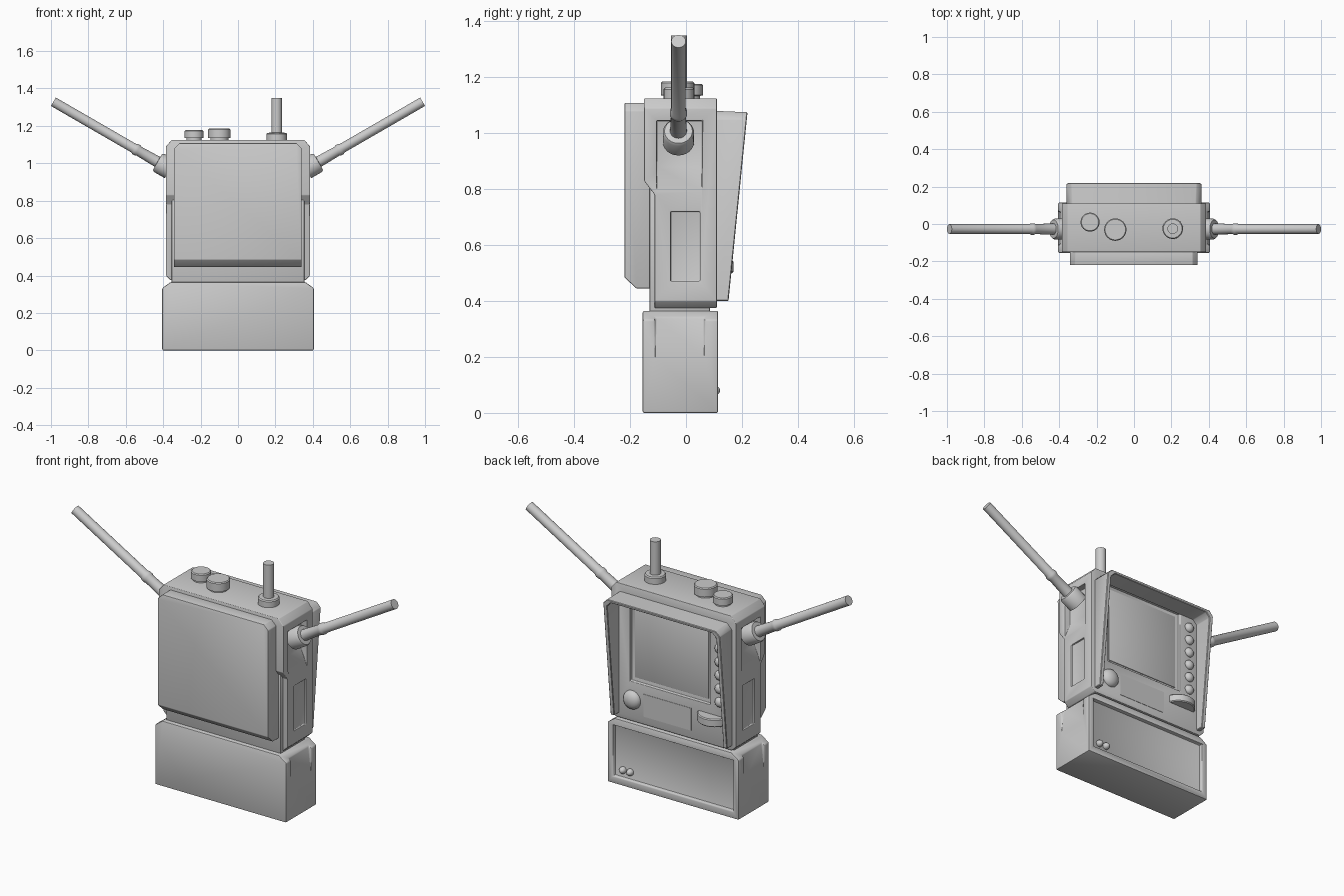
import bpy, bmesh, math
from mathutils import Vector

if "Cube" in bpy.data.objects:
    bpy.data.objects.remove(bpy.data.objects["Cube"])


def new_object(name, bm):
    bmesh.ops.recalc_face_normals(bm, faces=bm.faces[:])
    me = bpy.data.meshes.new(name)
    bm.to_mesh(me)
    bm.free()
    ob = bpy.data.objects.new(name, me)
    bpy.context.collection.objects.link(ob)
    return ob


def prism(name, pts, axis, a, b, chops=()):
    """Extrude a 2D profile along an axis; chops are (point, normal) planes that trim it."""
    place = {'x': lambda p, t: (t, p[0], p[1]),
             'y': lambda p, t: (p[0], t, p[1]),
             'z': lambda p, t: (p[0], p[1], t)}[axis]
    bm = bmesh.new()
    lo = [bm.verts.new(place(p, a)) for p in pts]
    hi = [bm.verts.new(place(p, b)) for p in pts]
    n = len(pts)
    bm.faces.new(lo)
    bm.faces.new(hi[::-1])
    for i in range(n):
        j = (i + 1) % n
        bm.faces.new((lo[i], hi[i], hi[j], lo[j]))
    bmesh.ops.recalc_face_normals(bm, faces=bm.faces[:])
    for co, no in chops:
        bmesh.ops.bisect_plane(bm, geom=bm.verts[:] + bm.edges[:] + bm.faces[:],
                               plane_co=co, plane_no=no, clear_outer=True)
        bmesh.ops.holes_fill(bm, edges=[e for e in bm.edges if e.is_boundary], sides=0)
    return new_object(name, bm)


def rect(x0, x1, z0, z1):
    return [(x0, z0), (x1, z0), (x1, z1), (x0, z1)]


def finish(ob, bevel=0.0, cutters=(), seg=2):
    """Cut, round the edges and smooth."""
    bpy.ops.object.select_all(action='DESELECT')
    bpy.context.view_layer.objects.active = ob
    ob.select_set(True)
    for c in cutters:
        m = ob.modifiers.new('cut', 'BOOLEAN')
        m.operation, m.solver, m.object = 'DIFFERENCE', 'EXACT', c
        bpy.ops.object.modifier_apply(modifier=m.name)
    if bevel:
        m = ob.modifiers.new('round', 'BEVEL')
        m.width, m.segments, m.limit_method = bevel, seg, 'ANGLE'
        m.angle_limit = math.radians(25)
        bpy.ops.object.modifier_apply(modifier=m.name)
    bpy.ops.object.shade_smooth_by_angle(angle=math.radians(35))
    for c in cutters:
        bpy.data.objects.remove(c)
    return ob


def lathe(name, start, direction, profile, n=24):
    """Round part from (radius, distance) pairs along a direction."""
    q = Vector(direction).to_track_quat('Z', 'Y')
    bm = bmesh.new()
    rings = []
    for r, d in profile:
        rings.append([bm.verts.new(Vector(start) + q @ Vector((
            r * math.cos(2 * math.pi * i / n), r * math.sin(2 * math.pi * i / n), d)))
            for i in range(n)])
    for A, B in zip(rings, rings[1:]):
        for i in range(n):
            bm.faces.new((A[i], A[(i + 1) % n], B[(i + 1) % n], B[i]))
    bm.faces.new(rings[0])
    bm.faces.new(rings[-1])
    return finish(new_object(name, bm))


def dome(name, co, r, ry):
    bm = bmesh.new()
    bmesh.ops.create_uvsphere(bm, u_segments=20, v_segments=12, radius=1)
    bmesh.ops.scale(bm, vec=(r, ry, r), verts=bm.verts)
    bmesh.ops.translate(bm, vec=co, verts=bm.verts)
    return finish(new_object(name, bm))


def corner_chops(x, z, w, h, up=1):
    """Planes trimming both corners at (+-x, z) by w across and h vertically."""
    return [((s * (x - w), 0, z), (s * h, 0, up * w)) for s in (1, -1)]


# Battery base with recessed back panel and sloped side notches
cut = [prism('cutter', rect(-0.37, 0.37, 0.04, 0.325), 'y', 0.095, 0.2)]
for s in (1, -1):
    cut.append(prism('cutter', [(s * 0.406, 0.19), (s * 0.385, 0.40), (s * 0.5, 0.40), (s * 0.5, 0.19)],
                     'y', -0.11, 0.065))
base = prism('battery_base', rect(-0.405, 0.405, 0, 0.365), 'y', -0.155, 0.115,
             corner_chops(0.405, 0.365, 0.045, 0.032))
finish(base, 0.008, cut)
for x in (0.32, 0.275):
    dome('charge_light', (x, 0.098, 0.08), 0.019, 0.024)

# Body shell: side profile with trimmed corners, antenna pockets, screen recess
profile = [(-0.15, 1.125), (0.11, 1.125), (0.11, 0.375), (-0.112, 0.375), (-0.112, 0.78), (-0.15, 0.83)]
body = prism('body_shell', profile, 'x', -0.385, 0.385,
             corner_chops(0.385, 1.125, 0.03, 0.035) + corner_chops(0.385, 0.375, 0.025, 0.025, -1))
cut = [prism('cutter', rect(-0.225, 0.27, 0.595, 1.065), 'y', 0.09, 0.2)]
for s in (1, -1):
    cut.append(prism('cutter', [(s * 0.35, 1.045), (s * 0.5, 1.045), (s * 0.5, 0.79),
                                (s * 0.386, 0.79), (s * 0.35, 0.88)], 'y', -0.105, 0.057))
    cut.append(prism('cutter', rect(s * 0.375, s * 0.5, 0.47, 0.72), 'y', -0.055, 0.05))
finish(body, 0.012, cut, 3)

# Inner core joining body and base
finish(prism('inner_core', rect(-0.355, 0.355, 0.355, 0.85), 'y', -0.13, 0.085), 0.006)

# Front cover
cover = prism('front_cover', [(-0.22, 1.108), (-0.12, 1.108), (-0.12, 0.445), (-0.178, 0.445), (-0.22, 0.485)],
              'x', -0.343, 0.34, corner_chops(0.343, 1.108, 0.03, 0.03))
finish(cover, 0.004)

# Sun hood around the back face, open at the bottom
hood = prism('sun_hood', [(0.105, 1.08), (0.22, 1.075), (0.152, 0.40), (0.105, 0.40)],
             'x', -0.36, 0.36, corner_chops(0.36, 1.08, 0.03, 0.03))
inner = prism('cutter', rect(-0.337, 0.337, 0.3, 1.06), 'y', 0.0, 0.4,
              corner_chops(0.337, 1.06, 0.025, 0.025))
finish(hood, 0.003, [inner], 1)

# Back face controls
finish(prism('screen_glass', rect(-0.205, 0.25, 0.615, 1.045), 'y', 0.08, 0.094), 0.003)
for i in range(6):
    dome('side_button', (-0.285, 0.11, 1.0 - 0.075 * i), 0.027, 0.022)
dome('round_control', (0.255, 0.108, 0.495), 0.052, 0.035)
lathe('thumb_wheel', (-0.235, 0.08, 0.50), (0, 0, 1),
      [(0.085, 0), (0.09, 0.005), (0.09, 0.04), (0.085, 0.045)], 32)
prism('label_plate', rect(-0.11, 0.185, 0.42, 0.545), 'y', 0.1, 0.112)

# Top knobs and short aerial
for x, y, r, h in ((-0.235, 0.01, 0.051, 0.052), (-0.10, -0.03, 0.06, 0.06)):
    lathe('top_knob', (x, y, 1.12), (0, 0, 1),
          [(r * 0.8, 0), (r * 0.8, 0.014), (r, 0.016), (r, h), (r - 0.005, h + 0.005)])
lathe('short_aerial', (0.207, -0.025, 1.12), (0, 0, 1),
      [(0.055, 0), (0.055, 0.037), (0.05, 0.043), (0.028, 0.044), (0.028, 0.23)])

# Side antennas with sockets
for s in (1, -1):
    d = Vector((s * 0.866, 0, 0.5))
    tip = Vector((s * 0.987, -0.027, 1.329))
    L = 0.72
    lathe('side_antenna', tip - d * L, d,
          [(0.056, 0), (0.056, 0.067), (0.05, 0.077), (0.03, 0.078), (0.027, 0.19), (0.031, 0.2),
           (0.031, 0.215), (0.026, 0.225), (0.026, L)])
